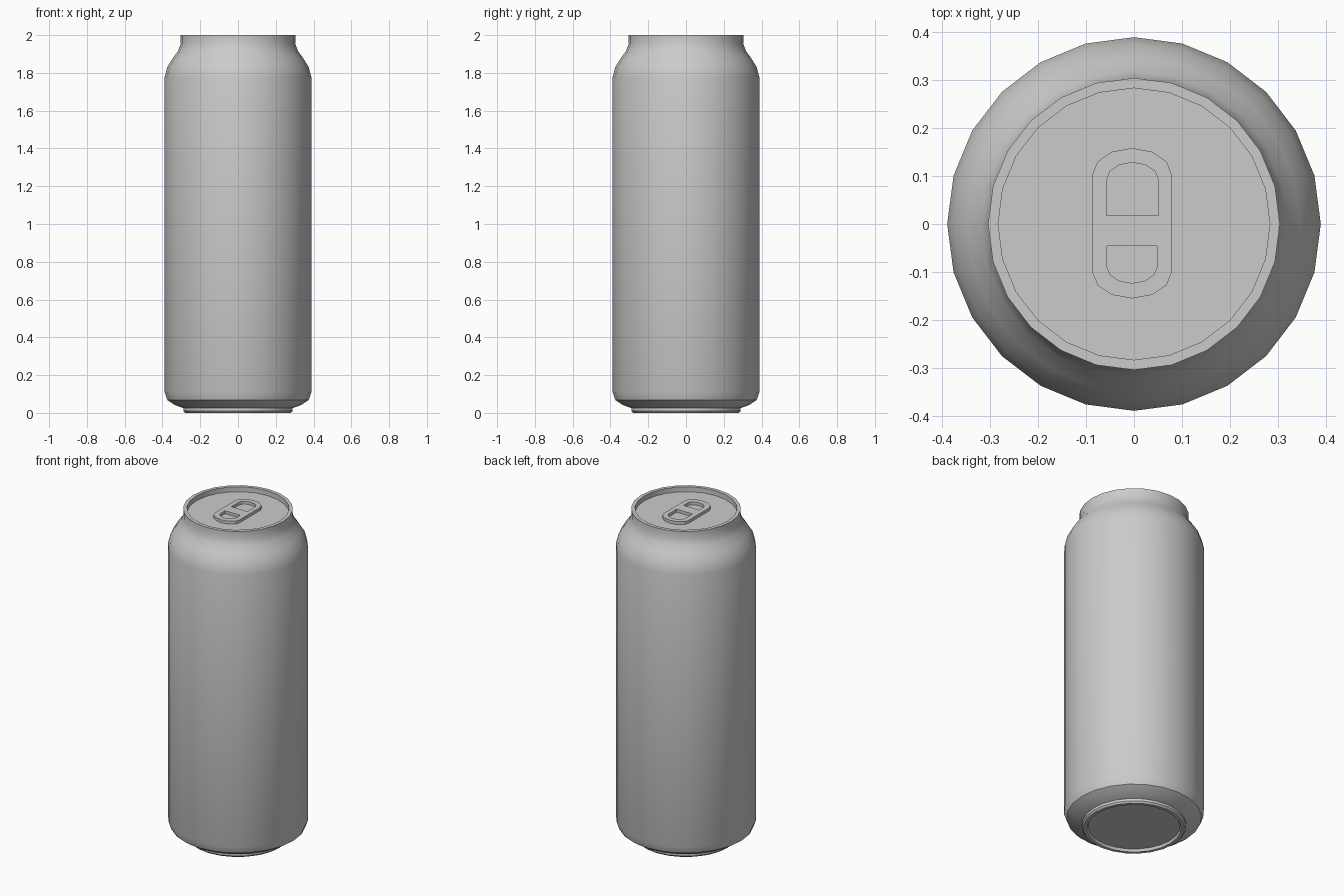
import bpy, bmesh
from math import sin, cos, pi

if "Cube" in bpy.data.objects:
    bpy.data.objects.remove(bpy.data.objects["Cube"])

SIDES = 24


def lathe(name, profile):
    """Revolve (radius, z) points about z and cap both open ends."""
    bm = bmesh.new()
    rings = [[bm.verts.new((r * cos(2 * pi * i / SIDES), r * sin(2 * pi * i / SIDES), z))
              for i in range(SIDES)] for r, z in profile]
    for a, b in zip(rings, rings[1:]):
        for i in range(SIDES):
            j = (i + 1) % SIDES
            bm.faces.new((a[i], a[j], b[j], b[i]))
    bm.faces.new(rings[0][::-1])
    bm.faces.new(rings[-1])
    bmesh.ops.recalc_face_normals(bm, faces=bm.faces)
    me = bpy.data.meshes.new(name)
    bm.to_mesh(me)
    bm.free()
    ob = bpy.data.objects.new(name, me)
    bpy.context.collection.objects.link(ob)
    return ob


def arc(cx, cy, rx, ry, start, steps=6):
    """Half ellipse running counter-clockwise from the start angle."""
    return [(cx + rx * cos(start + pi * i / steps), cy + ry * sin(start + pi * i / steps))
            for i in range(steps + 1)]


def plate(name, loops, z0, z1):
    """Extruded flat plate: first loop is the outline, the others are holes."""
    cu = bpy.data.curves.new(name, 'CURVE')
    cu.dimensions = '2D'
    cu.fill_mode = 'BOTH'
    cu.extrude = (z1 - z0) / 2
    for pts in loops:
        sp = cu.splines.new('POLY')
        sp.points.add(len(pts) - 1)
        for p, (x, y) in zip(sp.points, pts):
            p.co = (x, y, 0, 1)
        sp.use_cyclic_u = True
    tmp = bpy.data.objects.new(name + "_outline", cu)
    bpy.context.collection.objects.link(tmp)
    bpy.context.view_layer.update()
    me = bpy.data.meshes.new_from_object(tmp.evaluated_get(bpy.context.evaluated_depsgraph_get()))
    bpy.data.objects.remove(tmp)
    for poly in me.polygons:
        poly.use_smooth = False
    ob = bpy.data.objects.new(name, me)
    ob.location.z = (z0 + z1) / 2
    bpy.context.collection.objects.link(ob)
    return ob


# Can: recessed base, foot ring, wall, shoulder, neck, rim and sunken lid
can = lathe("can_body", [
    (0.255, 0.015), (0.262, 0.0), (0.28, 0.0), (0.289, 0.01), (0.289, 0.025),
    (0.335, 0.042), (0.374, 0.068), (0.389, 0.11), (0.389, 1.775),
    (0.375, 1.83), (0.347, 1.875), (0.318, 1.915), (0.303, 1.955), (0.304, 2.0),
    (0.283, 2.0), (0.283, 1.97)])
bpy.context.view_layer.objects.active = can
can.select_set(True)
bpy.ops.object.shade_smooth_by_angle(angle=pi / 6)

# Pull tab: rounded outline with a large and a small finger hole
outline = arc(-0.004, 0.102, 0.083, 0.056, 0) + arc(-0.004, -0.1, 0.083, 0.055, pi)
large_hole = arc(-0.003, 0.092, 0.054, 0.036, 0) + [(-0.057, 0.018), (0.051, 0.018)]
small_hole = arc(-0.004, -0.09, 0.052, 0.033, pi) + [(0.048, -0.046), (-0.056, -0.046)]
plate("pull_tab", [outline, large_hole, small_hole], 1.969, 1.988)
